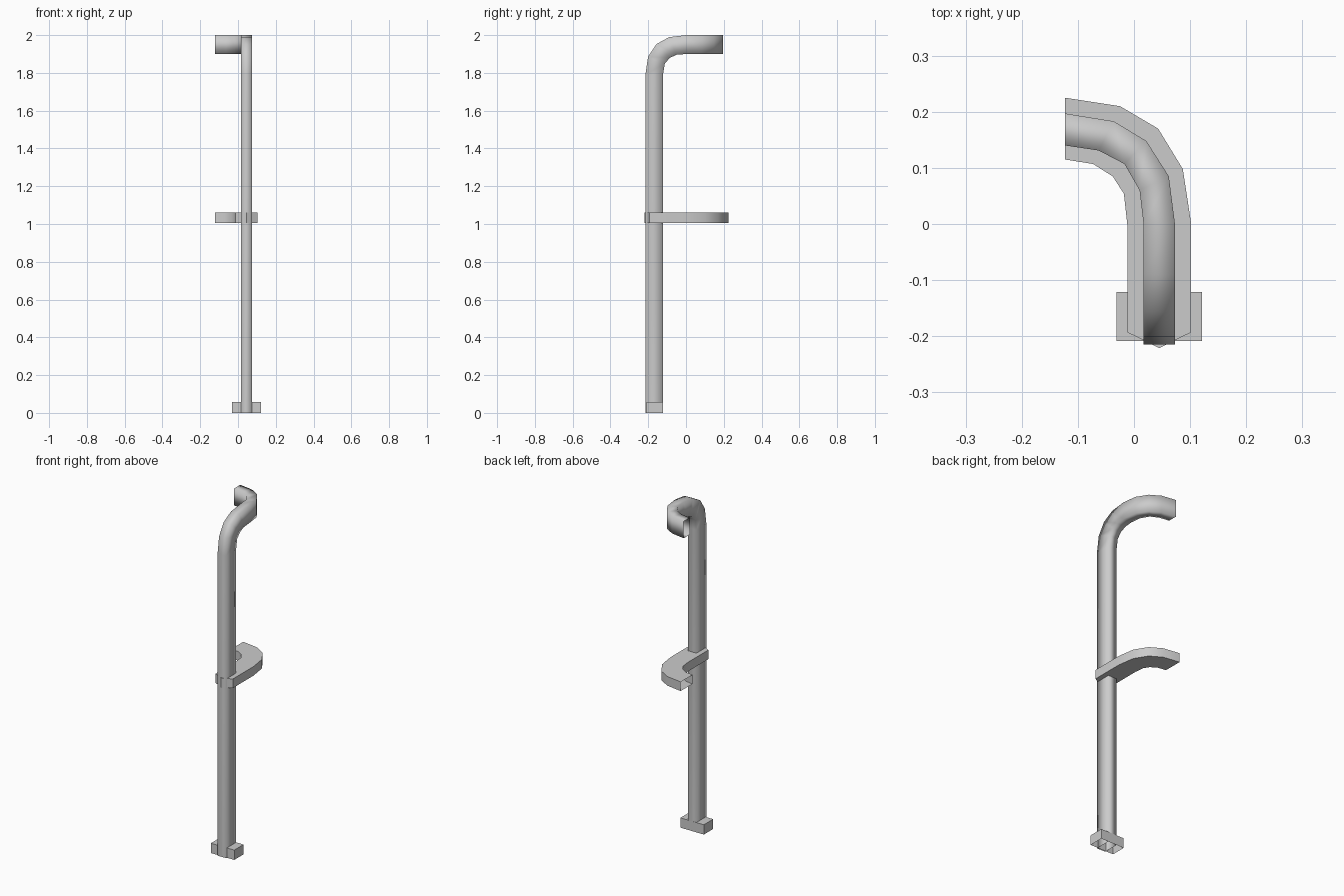
import bpy, bmesh

if "Cube" in bpy.data.objects:
    bpy.data.objects.remove(bpy.data.objects["Cube"])

END_X = -0.123          # where both curved arms stop (left open)
POLE_X = 0.045


def make_object(name, bm, angle):
    bmesh.ops.recalc_face_normals(bm, faces=bm.faces)
    mesh = bpy.data.meshes.new(name)
    bm.to_mesh(mesh)
    bm.free()
    obj = bpy.data.objects.new(name, mesh)
    bpy.context.collection.objects.link(obj)
    bpy.ops.object.select_all(action='DESELECT')
    obj.select_set(True)
    bpy.context.view_layer.objects.active = obj
    if angle is None:
        bpy.ops.object.shade_smooth()
    else:
        bpy.ops.object.shade_smooth_by_angle(angle=angle)
    return obj


def loft(name, rings, angle):
    """Open tube through a list of four-cornered rings."""
    bm = bmesh.new()
    loops = [[bm.verts.new(p) for p in ring] for ring in rings]
    for a, b in zip(loops, loops[1:]):
        for i in range(len(a)):
            j = (i + 1) % len(a)
            bm.faces.new((a[i], a[j], b[j], b[i]))
    return bm, loops


def flat_ring(outer, inner, low, high):
    """Ring from outer and inner plan points between two heights."""
    return [(*outer, low), (*inner, low), (*inner, high), (*outer, high)]


# Pole: straight post, forward bend upwards, then sideways hook
side_outer = [(-.215, 0), (-.215, 1.79), (-.201, 1.885), (-.157, 1.952), (-.09, 1.989), (0, 2)]
side_inner = [(-.122, 0), (-.122, 1.79), (-.112, 1.85), (-.085, 1.88), (-.05, 1.896), (0, 1.9)]
plan_outer = [(.062, .085), (.022, .148), (-.036, .183), (END_X, .197)]
plan_inner = [(.010, .060), (-.017, .107), (-.063, .131), (END_X, .140)]
r, l = POLE_X + .028, POLE_X - .028
rings = [[(r, *i), (l, *i), (l, *o), (r, *o)] for o, i in zip(side_outer, side_inner)]
rings += [flat_ring(o, i, 1.9, 2.0) for o, i in zip(plan_outer, plan_inner)]
bm, _ = loft("pole", rings, None)
make_object("pole", bm, None)

# Middle rail: flat curved bar with a pointed front
rail_outer = [(.102, -.193), (.102, 0), (.087, .098), (.043, .170), (-.025, .210), (END_X, .225)]
rail_inner = [(-.012, -.193), (-.012, 0), (-.018, .054), (-.038, .085), (-.073, .107), (END_X, .115)]
low, high = 1.006, 1.06
bm, loops = loft("rail", [flat_ring(o, i, low, high) for o, i in zip(rail_outer, rail_inner)], .5)
tip_low = bm.verts.new((POLE_X, -.221, low))
tip_high = bm.verts.new((POLE_X, -.221, high))
a, b, c, d = loops[0]
for face in ((a, b, tip_low), (d, c, tip_high), (a, tip_low, tip_high, d), (b, c, tip_high, tip_low)):
    bm.faces.new(face)
make_object("middle_rail", bm, .52)

# Foot: low block around the pole, open underneath
bm = bmesh.new()
bmesh.ops.create_cube(bm, size=1)
for v in bm.verts:
    v.co = (POLE_X + v.co.x * .153, -.165 + v.co.y * .087, .029 + v.co.z * .058)
bm.faces.ensure_lookup_table()
bottom = [f for f in bm.faces if f.calc_center_median().z < .001]
bmesh.ops.delete(bm, geom=bottom, context='FACES_ONLY')
make_object("foot", bm, .52)
